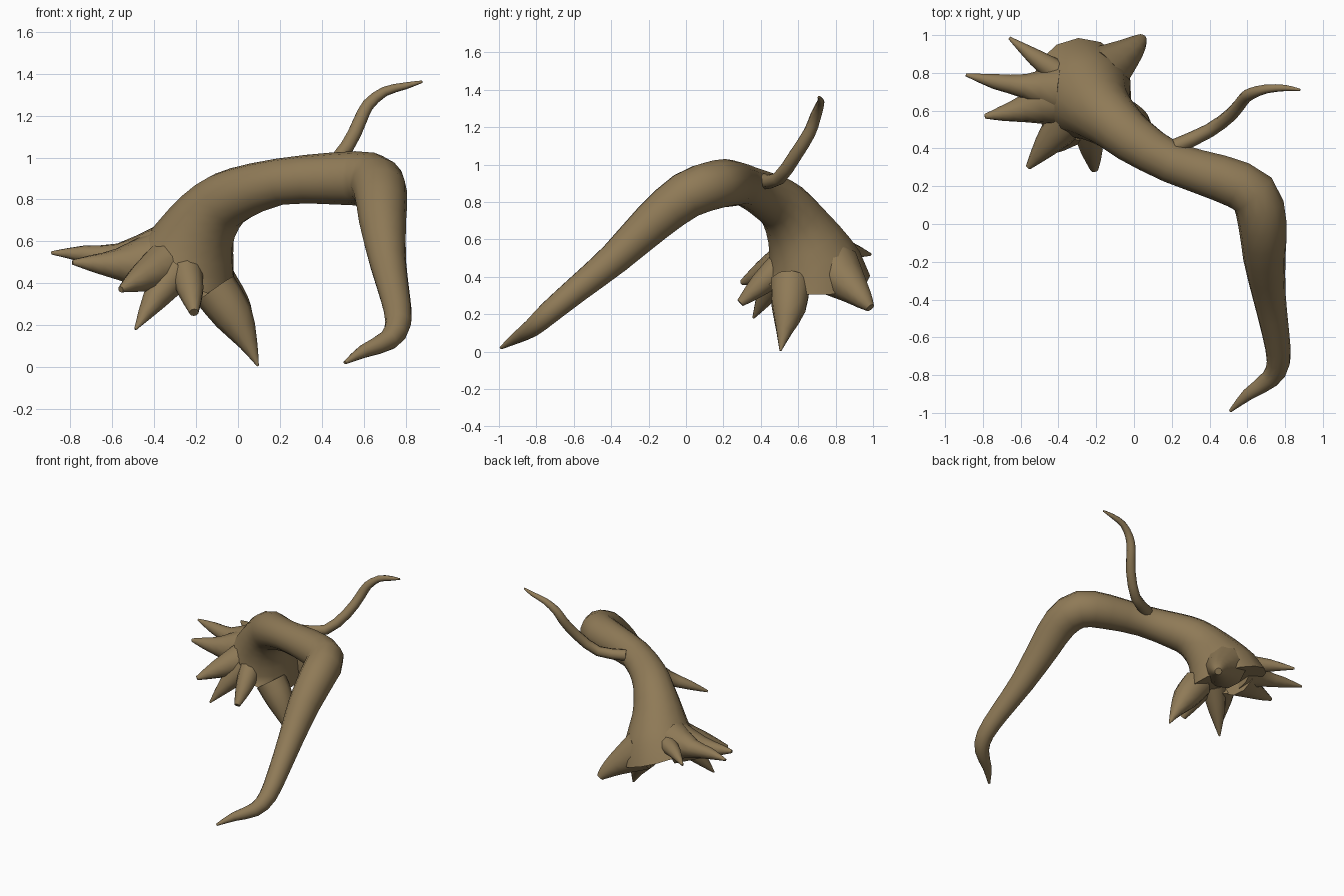
import bpy, bmesh, math
from mathutils import Vector

wood = bpy.data.materials.new("brown bark")
wood.diffuse_color = (0.275, 0.195, 0.095, 1)


def spline(pts, steps):
    """Catmull-Rom through (x, y, z, radius) points."""
    p = [Vector(q) for q in pts]
    p = [p[0] * 2 - p[1]] + p + [p[-1] * 2 - p[-2]]
    out = []
    for i in range(1, len(p) - 2):
        a, b, c, d = p[i - 1:i + 3]
        for s in range(steps):
            t = s / steps
            out.append(0.5 * (2 * b + (c - a) * t + (2 * a - 5 * b + 4 * c - d) * t * t
                              + (3 * b - a - 3 * c + d) * t ** 3))
    return out + [p[-2]]


def limb(name, pts, sides=10, steps=2, end_normal=None):
    """Tapered tube swept along a path, closed at both ends."""
    path = spline(pts, steps)
    pos = [q.to_3d() for q in path]
    bm = bmesh.new()
    rings, u = [], None
    for i, q in enumerate(path):
        t = (pos[min(i + 1, len(pos) - 1)] - pos[max(i - 1, 0)]).normalized()
        if end_normal and i == len(path) - 1:
            t = Vector(end_normal).normalized()
        if u is None:
            u = t.orthogonal()
        u = (u - t * u.dot(t)).normalized()
        v = t.cross(u)
        r = max(q[3], 0.004)
        rings.append([bm.verts.new(pos[i] + r * (math.cos(a) * u + math.sin(a) * v))
                      for a in (2 * math.pi * k / sides for k in range(sides))])
    for a, b in zip(rings, rings[1:]):
        for k in range(sides):
            n = (k + 1) % sides
            bm.faces.new((a[k], a[n], b[n], b[k]))
    bm.faces.new(rings[0][::-1])
    bm.faces.new(rings[-1])
    bmesh.ops.recalc_face_normals(bm, faces=bm.faces)
    me = bpy.data.meshes.new(name)
    bm.to_mesh(me)
    bm.free()
    me.materials.append(wood)
    ob = bpy.data.objects.new(name, me)
    bpy.context.collection.objects.link(ob)
    bpy.ops.object.select_all(action='DESELECT')
    ob.select_set(True)
    bpy.context.view_layer.objects.active = ob
    bpy.ops.object.shade_smooth_by_angle(angle=math.radians(50))
    return ob


# Bent trunk: from the thin tip on the ground, over the arch, to the flared root plate
limb("trunk", [
    (0.51, -0.99, 0.02, 0.008), (0.60, -0.905, 0.075, 0.032), (0.72, -0.82, 0.13, 0.050),
    (0.765, -0.73, 0.21, 0.062), (0.75, -0.58, 0.335, 0.072), (0.715, -0.38, 0.50, 0.088),
    (0.69, -0.18, 0.69, 0.112), (0.68, 0.0, 0.835, 0.128), (0.63, 0.16, 0.893, 0.132),
    (0.45, 0.245, 0.90, 0.124), (0.20, 0.325, 0.885, 0.111), (0.0, 0.445, 0.825, 0.130),
    (-0.10, 0.53, 0.765, 0.147), (-0.18, 0.60, 0.66, 0.178), (-0.235, 0.66, 0.53, 0.230),
    (-0.28, 0.70, 0.40, 0.285)], sides=14, end_normal=(-0.34, 0.0, -0.94))

# Thin side branch
limb("side_branch", [
    (0.22, 0.41, 0.91, 0.042), (0.40, 0.495, 0.925, 0.037), (0.52, 0.585, 1.05, 0.036),
    (0.58, 0.66, 1.17, 0.034), (0.62, 0.69, 1.25, 0.031), (0.70, 0.715, 1.315, 0.024),
    (0.80, 0.72, 1.342, 0.017), (0.88, 0.71, 1.362, 0.006)], sides=8)

# Roots spreading from the plate
roots = {
    "large_lower_root": [(-0.11, 0.56, 0.37, 0.11), (-0.02, 0.55, 0.24, 0.095),
                         (0.05, 0.525, 0.11, 0.045), (0.095, 0.505, 0.005, 0.005)],
    "back_right_root": [(-0.17, 0.80, 0.43, 0.15), (-0.04, 0.90, 0.33, 0.085),
                        (0.02, 0.955, 0.27, 0.05), (0.045, 0.985, 0.235, 0.025)],
    "front_root": [(-0.25, 0.52, 0.47, 0.08), (-0.225, 0.40, 0.36, 0.062),
                   (-0.21, 0.29, 0.26, 0.022)],
    "front_low_root": [(-0.30, 0.52, 0.45, 0.09), (-0.40, 0.44, 0.32, 0.06),
                       (-0.49, 0.36, 0.18, 0.006)],
    "front_left_root": [(-0.36, 0.54, 0.48, 0.11), (-0.47, 0.41, 0.42, 0.065),
                        (-0.56, 0.30, 0.37, 0.015)],
    "left_root": [(-0.40, 0.71, 0.53, 0.14), (-0.58, 0.73, 0.525, 0.065),
                  (-0.74, 0.755, 0.54, 0.04), (-0.89, 0.79, 0.545, 0.008)],
    "left_front_root": [(-0.40, 0.66, 0.50, 0.15), (-0.58, 0.61, 0.49, 0.075),
                        (-0.70, 0.585, 0.495, 0.04), (-0.79, 0.57, 0.50, 0.012)],
    "back_left_root": [(-0.40, 0.80, 0.54, 0.065), (-0.52, 0.88, 0.54, 0.046),
                       (-0.66, 0.985, 0.52, 0.008)],
}
for name, pts in roots.items():
    limb(name, pts)
